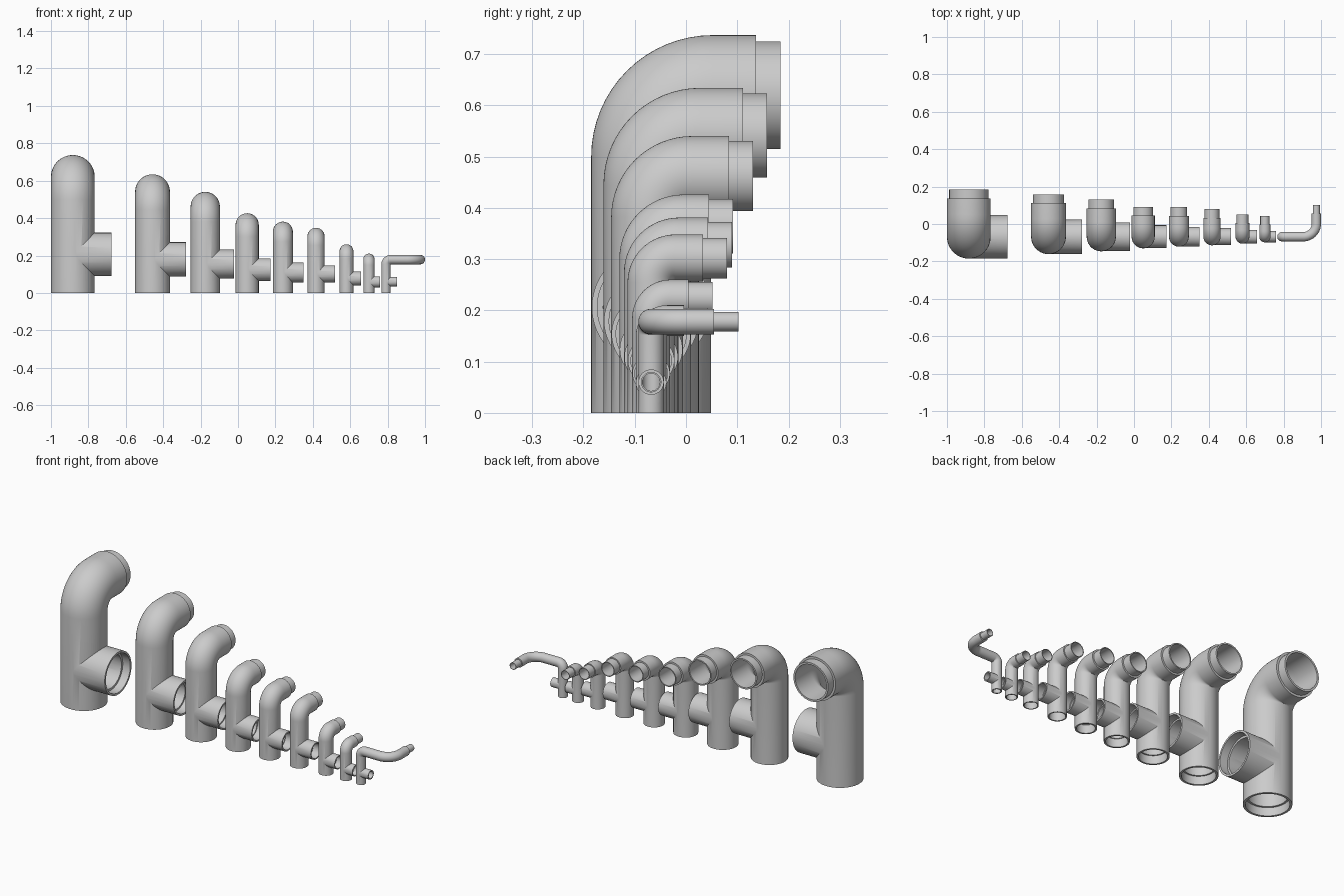
import bpy, bmesh, math
from mathutils import Vector, Matrix

if "Cube" in bpy.data.objects:
    bpy.data.objects.remove(bpy.data.objects["Cube"])

AXIS_Y = -0.068      # all vertical pipes share this y
SPIGOT = 0.047       # length of the stepped outlet end
SIDES = 64


def sweep(name, corners, bends, body, start, end):
    """Round tube along corners with filleted bends.
    start / end: (distance from that end, radius) steps."""
    pts = [Vector(p) for p in corners]
    dirs = [(b - a).normalized() for a, b in zip(pts, pts[1:])]
    rings = [(pts[0] + dirs[0] * o, dirs[0], r) for o, r in start]
    for p, R, d0, d1 in zip(pts[1:-1], bends, dirs, dirs[1:]):
        centre = p - d0 * R + d1 * R
        for i in range(17):
            a = math.pi / 2 * i / 16
            pos = centre - d1 * R * math.cos(a) + d0 * R * math.sin(a)
            rings.append((pos, d0 * math.cos(a) + d1 * math.sin(a), body))
    rings += [(pts[-1] - dirs[-1] * o, dirs[-1], r) for o, r in end]

    bm = bmesh.new()
    t = rings[0][1]
    u = Vector((0, 1, 0))
    loops = []
    for pos, d, r in rings:
        u = t.rotation_difference(d) @ u
        t = d
        v = d.cross(u)
        loops.append([bm.verts.new(pos + (u * math.cos(a) + v * math.sin(a)) * r)
                      for a in (2 * math.pi * k / SIDES for k in range(SIDES))])
    for a, b in zip(loops, loops[1:]):
        for k in range(SIDES):
            n = (k + 1) % SIDES
            bm.faces.new((a[k], a[n], b[n], b[k]))
    bm.faces.new(loops[0])
    bm.faces.new(loops[-1])
    bmesh.ops.recalc_face_normals(bm, faces=bm.faces)
    mesh = bpy.data.meshes.new(name)
    bm.to_mesh(mesh)
    bm.free()
    ob = bpy.data.objects.new(name, mesh)
    bpy.context.collection.objects.link(ob)
    return ob


def combine(ob, other, op):
    """Apply a boolean and remove the helper."""
    bpy.context.view_layer.objects.active = ob
    m = ob.modifiers.new("cut", 'BOOLEAN')
    m.operation, m.object, m.solver = op, other, 'EXACT'
    bpy.ops.object.modifier_apply(modifier=m.name)
    bpy.data.objects.remove(other)


def fitting(name, x, r, rs, arm, corners, bends):
    bore = rs * 0.9
    depth = min(0.045, 0.9 * (arm - r))
    # outer body: pipe, elbow and stepped spigot
    ob = sweep(name, corners, bends, r, [(0, r)],
               [(SPIGOT, r), (SPIGOT, rs), (0, rs)])
    # side branch
    side = [(x, AXIS_Y, arm), (x + arm, AXIS_Y, arm)]
    rb = r * 0.99
    combine(ob, sweep("branch", side, [], rb, [(0, rb)], [(0, rb)]), 'UNION')
    # hollow main run with bottom socket
    combine(ob, sweep("bore", corners, bends, bore,
                      [(-0.01, rs), (depth, rs), (depth, bore)],
                      [(-0.01, bore)]), 'DIFFERENCE')
    # hollow branch with end socket
    bb = bore * 0.99
    combine(ob, sweep("branch_bore", side, [], bb, [(0, bb)],
                      [(depth, bb), (depth, rs), (-0.01, rs)]), 'DIFFERENCE')
    bpy.ops.object.select_all(action='DESELECT')
    ob.select_set(True)
    bpy.context.view_layer.objects.active = ob
    bpy.ops.object.shade_smooth_by_angle(angle=math.radians(30))


# x, pipe radius, spigot radius, branch length (= its height), outlet z, outlet y
sizes = [
    (-0.883, 0.117, 0.105, 0.206, 0.620, 0.184),
    (-0.457, 0.093, 0.082, 0.179, 0.541, 0.158),
    (-0.175, 0.078, 0.0685, 0.154, 0.462, 0.131),
    (0.049, 0.062, 0.053, 0.124, 0.364, 0.092),
    (0.240, 0.053, 0.0445, 0.109, 0.328, 0.090),
    (0.417, 0.046, 0.0395, 0.102, 0.302, 0.080),
    (0.580, 0.037, 0.032, 0.077, 0.223, 0.052),
    (0.700, 0.030, 0.025, 0.059, 0.180, 0.043),
]
for i, (x, r, rs, arm, z, y) in enumerate(sizes):
    fitting(f"pipe_fitting_{i + 1}", x, r, rs, arm,
            [(x, AXIS_Y, 0), (x, AXIS_Y, z), (x, y, z)], [r * 1.03])

# smallest fitting: long sideways arm that turns to the back
x, z = 0.791, 0.178
fitting("pipe_fitting_long_arm", x, 0.025, 0.019, 0.06,
        [(x, AXIS_Y, 0), (x, AXIS_Y, z), (0.975, AXIS_Y, z), (0.975, 0.102, z)],
        [0.026, 0.07])
